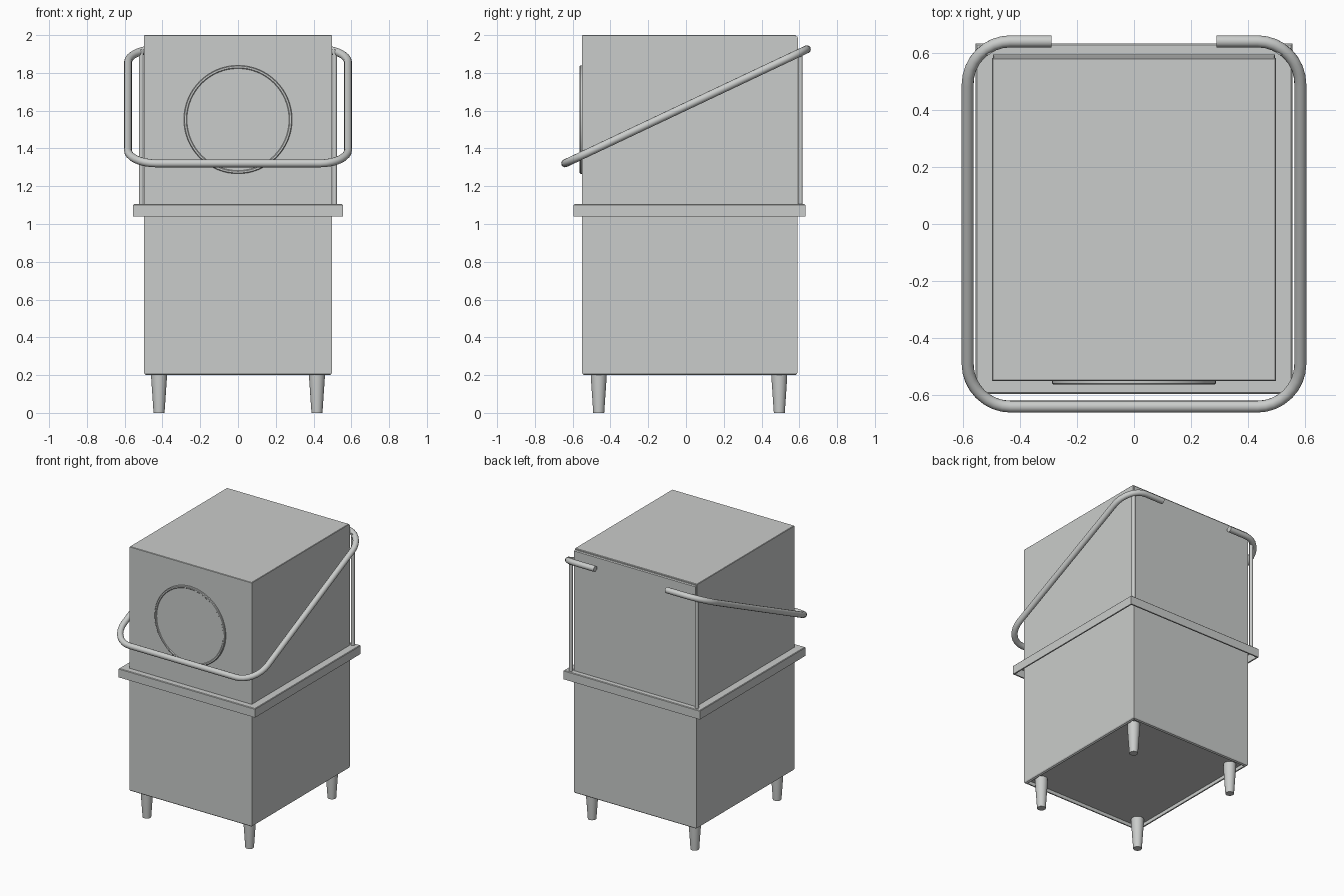
import bpy
import bmesh
import math
from mathutils import Vector, Matrix

cube = bpy.data.objects.get("Cube")
if cube:
    bpy.data.objects.remove(cube, do_unlink=True)

# One brushed steel colour for the whole machine
steel = bpy.data.materials.new("steel_grey")
steel.use_nodes = True
colour = (0.59, 0.605, 0.595, 1)
steel.diffuse_color = colour
steel.node_tree.nodes["Principled BSDF"].inputs["Base Color"].default_value = colour


def finish(name, bm, smooth=False):
    """Turn a bmesh into a named steel object."""
    bmesh.ops.recalc_face_normals(bm, faces=bm.faces)
    mesh = bpy.data.meshes.new(name)
    bm.to_mesh(mesh)
    bm.free()
    obj = bpy.data.objects.new(name, mesh)
    bpy.context.collection.objects.link(obj)
    mesh.materials.append(steel)
    if smooth:
        shade(obj)
    return obj


def shade(obj):
    bpy.ops.object.select_all(action="DESELECT")
    obj.select_set(True)
    bpy.context.view_layer.objects.active = obj
    bpy.ops.object.shade_smooth_by_angle(angle=math.radians(35))


def loft(name, rings, caps=True):
    """Join rectangles given as (half width, front y, back y, z)."""
    bm = bmesh.new()
    loops = [[bm.verts.new(p) for p in
              ((-w, f, z), (w, f, z), (w, b, z), (-w, b, z))]
             for w, f, b, z in rings]
    for lo, hi in zip(loops, loops[1:]):
        for i in range(4):
            j = (i + 1) % 4
            bm.faces.new((lo[i], lo[j], hi[j], hi[i]))
    if caps:
        bm.faces.new(loops[0])
        bm.faces.new(loops[-1])
    return finish(name, bm)


def lathe(name, profile, place, segments=32):
    """Spin (radius, height) points round z, then place the result."""
    bm = bmesh.new()
    verts = [bm.verts.new((r, 0, z)) for r, z in profile]
    edges = [bm.edges.new(pair) for pair in zip(verts, verts[1:])]
    bmesh.ops.spin(bm, geom=verts + edges, cent=(0, 0, 0), axis=(0, 0, 1),
                   angle=2 * math.pi, steps=segments)
    bmesh.ops.remove_doubles(bm, verts=bm.verts, dist=1e-5)
    bmesh.ops.transform(bm, matrix=place, verts=bm.verts)
    return finish(name, bm, True)


W, FRONT, BACK = 0.497, -0.55, 0.59


def inset(d, z):
    return (W - d, FRONT + d, BACK - d, z)


# Lower cabinet with rounded bottom edge and recessed floor
loft("lower_cabinet", [inset(0, 1.09), inset(0, 0.212), inset(0.004, 0.204),
                       inset(0.012, 0.2), inset(0.018, 0.2),
                       inset(0.018, 0.225)])

# Hood and its slightly separate back panel
loft("hood", [(W, FRONT, 0.582, 1.09), (W, FRONT, 0.582, 1.997),
              (W - 0.003, FRONT + 0.003, 0.579, 2.0)])
loft("back_panel", [(W - 0.003, 0.58, 0.594, 1.09),
                    (W - 0.003, 0.58, 0.594, 1.985),
                    (W - 0.006, 0.58, 0.589, 1.992)])

# Worktop rim: a flat ledge with a folded-down skirt, open underneath
X, F, B = 0.555, -0.595, 0.632
loft("worktop_rim", [inset(0.002, 1.105), (X - 0.004, F + 0.004, B - 0.004, 1.105),
                     (X, F, B, 1.101), (X, F, B, 1.04),
                     (X - 0.01, F + 0.01, B - 0.01, 1.04),
                     (X - 0.01, F + 0.01, B - 0.01, 1.095),
                     inset(0.002, 1.095)], caps=False)

# Round badge plate with raised border on the hood front
to_front = Matrix.Translation((0, FRONT, 1.553)) @ Matrix.Rotation(math.pi / 2, 4, "X")
lathe("front_disc", [(0.287, -0.002), (0.287, 0.009), (0.283, 0.013),
                     (0.274, 0.013), (0.27, 0.009), (0, 0.009)],
      to_front, 64)

# Tapered feet and guide rods
for side, x in (("left", 1), ("right", -1)):
    for end, y in (("front", -0.462), ("back", 0.494)):
        lathe(f"{end}_{side}_foot",
              [(0, 0), (0.029, 0), (0.042, 0.19), (0.042, 0.226), (0, 0.226)],
              Matrix.Translation((x * 0.418, y, 0)))
    lathe(f"{side}_guide_rod", [(0, 1.1), (0.013, 1.1), (0.013, 1.925), (0, 1.925)],
          Matrix.Translation((x * 0.512, 0.605, 0)), 16)

# Sloping wrap-around handle, open at the back
R, HX, HY, STEPS = 0.15, 0.583, 0.64, 8


def corner(cx, cy, start):
    return [(cx + R * math.cos(a), cy + R * math.sin(a)) for a in
            (start - math.pi / 2 * i / STEPS for i in range(STEPS + 1))]


half = ([(0.29, HY)] + corner(HX - R, HY - R, math.pi / 2)
        + corner(HX - R, R - HY, 0))
path = half + [(-x, y) for x, y in reversed(half)]
curve = bpy.data.curves.new("handle", "CURVE")
curve.dimensions = "3D"
curve.bevel_depth = 0.021
curve.bevel_resolution = 4
curve.use_fill_caps = True
spline = curve.splines.new("POLY")
spline.points.add(len(path) - 1)
for point, (x, y) in zip(spline.points, path):
    point.co = (x, y, 1.623 + 0.472 * y, 1)
curve.materials.append(steel)
handle = bpy.data.objects.new("handle", curve)
bpy.context.collection.objects.link(handle)
bpy.ops.object.select_all(action="DESELECT")
handle.select_set(True)
bpy.context.view_layer.objects.active = handle
bpy.ops.object.convert(target="MESH")
shade(bpy.context.view_layer.objects.active)
